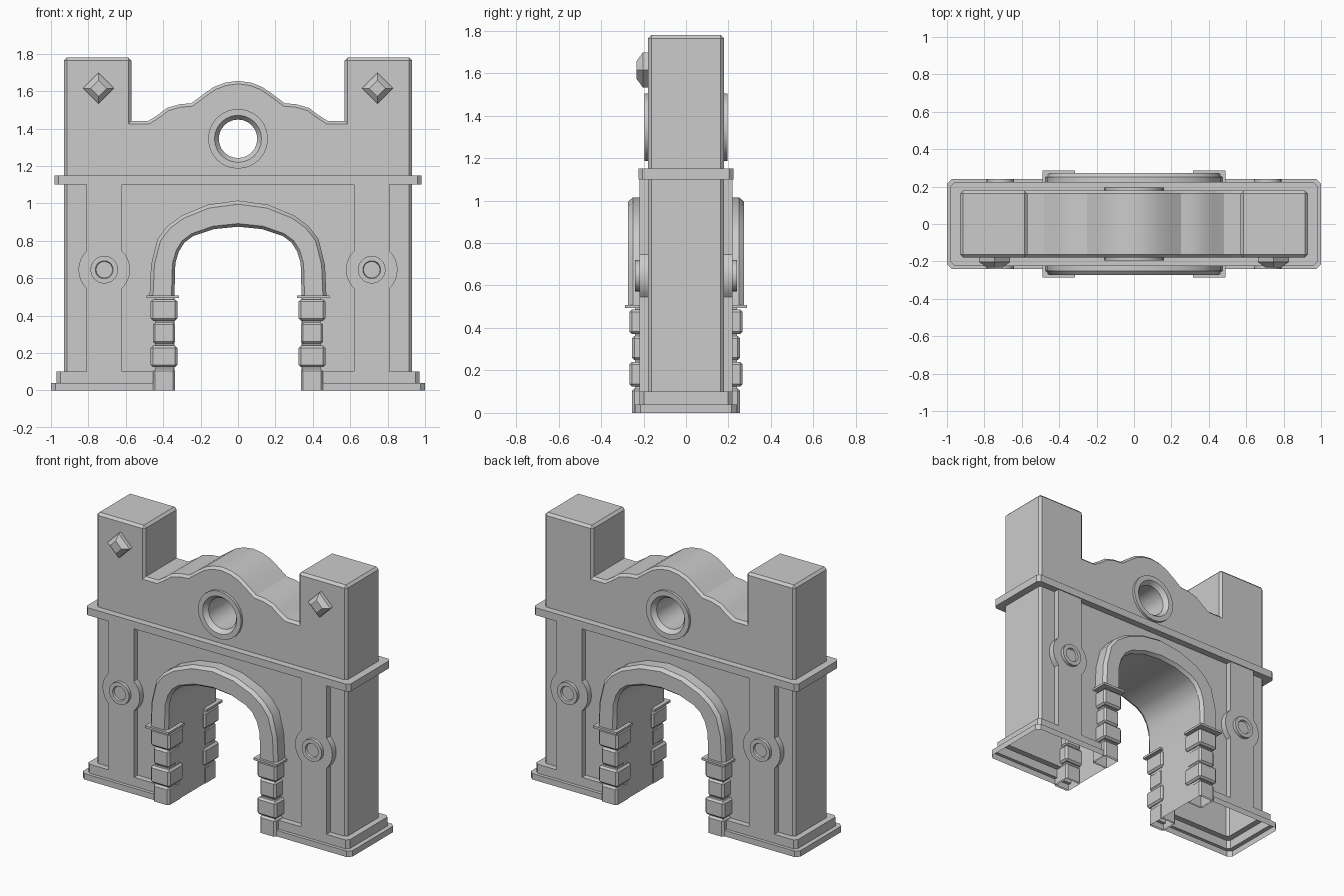
import bpy, bmesh, math
from mathutils import Vector

if "Cube" in bpy.data.objects:
    bpy.data.objects.remove(bpy.data.objects["Cube"])


def loft(name, loops, closed=True, cap0=False, cap1=False, mirror="", smooth=False,
         bevel=0, edit=None):
    """Bridge a stack of point loops, optionally capped, edited, bevelled and mirrored."""
    bm = bmesh.new()
    rows = [[bm.verts.new(p) for p in loop] for loop in loops]
    n = len(rows[0])
    for a, b in zip(rows, rows[1:]):
        for i in range(n if closed else n - 1):
            j = (i + 1) % n
            bm.faces.new((a[i], a[j], b[j], b[i]))
    if cap0:
        bm.faces.new(rows[0])
    if cap1:
        bm.faces.new(rows[-1])
    bmesh.ops.recalc_face_normals(bm, faces=bm.faces[:])
    if edit:
        edit(bm)
    me = bpy.data.meshes.new(name)
    bm.to_mesh(me)
    bm.free()
    ob = bpy.data.objects.new(name, me)
    bpy.context.collection.objects.link(ob)
    if smooth:
        bpy.ops.object.select_all(action='DESELECT')
        ob.select_set(True)
        bpy.context.view_layer.objects.active = ob
        bpy.ops.object.shade_smooth_by_angle(angle=math.radians(32))
    if bevel:
        b = ob.modifiers.new("Chamfer", 'BEVEL')
        b.width, b.segments, b.limit_method = bevel, 1, 'ANGLE'
    if mirror:
        m = ob.modifiers.new("Mirror", 'MIRROR')
        m.use_axis = ("x" in mirror, "y" in mirror, False)
        m.merge_threshold = 0.0005
    return ob


def rect(x0, x1, y0, y1, z, c0=0.0, c1=0.0):
    """Horizontal rectangle, corners cut by c0 on the x0 side and c1 on the x1 side."""
    return [(x0 + c0, y0, z), (x1 - c1, y0, z), (x1, y0 + c1, z), (x1, y1 - c1, z),
            (x1 - c1, y1, z), (x0 + c0, y1, z), (x0, y1 - c0, z), (x0, y0 + c0, z)]


def box(name, x, y, z, bevel, mirror, bottom=True):
    loops = [[(x[0], y[0], h), (x[1], y[0], h), (x[1], y[1], h), (x[0], y[1], h)] for h in z]
    return loft(name, loops, cap0=bottom, cap1=True, mirror=mirror, bevel=bevel)


def lathe(name, profile, cx, cz, seg=24, **kw):
    """Turn an (r, y) profile around an axis along y."""
    loops = [[(cx + r * math.cos(2 * math.pi * i / seg), y,
               cz + r * math.sin(2 * math.pi * i / seg)) for i in range(seg)]
             for r, y in profile]
    return loft(name, loops, smooth=True, **kw)


D = 0.178                 # half depth of the wall
WIN_Z, WIN_R = 1.345, 0.14
inner = [(.34, .5), (.335, .68), (.317, .74), (.287, .79), (.24, .825), (.13, .862), (0, .875)]
outer = [(.473, .5), (.465, .67), (.43, .81), (.375, .88), (.30, .935), (.16, .993), (0, 1.015)]

# Gate wall with both towers: half outline, pushed through the depth
crest = [(.57, 1.44), (.48, 1.44), (.425, 1.475), (.38, 1.51), (.31, 1.53), (.25, 1.535),
         (.19, 1.58), (.13, 1.622), (.07, 1.645), (0, 1.655)]
window = [(WIN_R * math.sin(math.pi * i / 12), WIN_Z + WIN_R * math.cos(math.pi * i / 12))
          for i in range(13)]
window[0], window[-1] = (0, WIN_Z + WIN_R), (0, WIN_Z - WIN_R)
outline = inner[::-1] + [(.34, .1), (.93, .1), (.93, 1.78), (.57, 1.78)] + crest + window


def open_and_chamfer(bm):
    def unwanted(f):
        if abs(f.normal.y) > .9:
            return False
        co = [v.co for v in f.verts]
        in_window = all(abs(math.hypot(p.x, p.z - WIN_Z) - WIN_R) < .001 for p in co)
        return (in_window or all(abs(p.x) < .001 for p in co)
                or all(p.z < .101 for p in co))
    bmesh.ops.delete(bm, geom=[f for f in bm.faces if unwanted(f)], context='FACES')
    picked = []
    for e in bm.edges:
        a, b = (v.co for v in e.verts)
        if not e.is_manifold:
            continue
        if abs(a.y - b.y) > .1:
            if a.z > 1.7:
                picked.append(e)
        elif min(a.z, b.z) > 1.43 or min(a.x, b.x) > .92:
            picked.append(e)
    bmesh.ops.bevel(bm, geom=picked, offset=.016, segments=1, affect='EDGES',
                    offset_type='OFFSET')


loft("gate_wall", [[(x, y, z) for x, z in outline] for y in (-D, D)], cap0=True, cap1=True,
     mirror="x", smooth=True, edit=open_and_chamfer)

# Round window surround and tunnel
lathe("window_ring", [(.16, -D), (.16, -.195), (.126, -.195), (.103, -.165), (.103, .165),
                      (.126, .195), (.16, .195), (.16, D)], 0, WIN_Z)

# Arch trim with chamfered edges
def between(t, y):
    return [(a[0] + (b[0] - a[0]) * t, y, a[1] + (b[1] - a[1]) * t)
            for a, b in zip(inner, outer)]


loft("arch_trim", [between(0, -D), between(0, -.25), between(.12, -.272),
                   between(.86, -.272), between(1, -.25), between(1, -D)],
     closed=False, mirror="xy", smooth=True)

# Arch footing plates and the stacked stones under them
box("arch_cap", (.315, .49), (-.287, -.12), (.493, .508), 0, "xy")
for i in range(4):
    wide = .012 * (i % 2)
    box(f"arch_stone_{i + 1}", (.336 - wide, .455 + wide), (-.255 - wide, -.125 + wide),
        (.124 * i, .124 * i + .115), .012, "xy", bottom=i > 0)
box("stone_core", (.342, .445), (-.24, -.135), (0, .495), 0, "xy", bottom=False)

# Stepped plinth under each leg, open below
loft("plinth", [rect(.34, 1.0, -.24, .24, 0, 0, .025), rect(.34, 1.0, -.24, .24, .04, 0, .025),
                rect(.34, .97, -.218, .218, .04, 0, .02), rect(.34, .97, -.218, .218, .1, 0, .02),
                rect(.34, .93, -D, D, .1, 0, .016)], mirror="x")

# Cornice band around the wall
loft("cornice", [rect(-x, x, -y, y, z, c, c) for x, y, z, c in
                 ((.92, .17, 1.1, .016), (.98, .224, 1.1, .02),
                  (.98, .224, 1.15, .02), (.92, .17, 1.15, .016))])

# Pilaster strips with a round swelling
CX, CZ, R, HW = .715, .645, .138, .095
a0 = math.acos(HW / R)
arc = [(R * math.cos(a), R * math.sin(a)) for a in (-a0 + 2 * a0 * i / 8 for i in range(9))]
strip = ([(CX + HW, .1)] + [(CX + x, CZ + z) for x, z in arc] + [(CX + HW, 1.1)]
         + [(CX - HW, 1.1)] + [(CX - x, CZ + z) for x, z in arc[::-1]] + [(CX - HW, .1)])
loft("pilaster", [[(x, y, z) for x, z in strip] for y in (-D, -.218)], cap1=True,
     mirror="xy", smooth=True)

# Medallions on the swellings
lathe("medallion", [(.074, -.21), (.074, -.24), (.048, -.24), (.044, -.228)], CX, CZ,
      seg=20, cap1=True, mirror="xy")

# Diamond studs on the tower fronts
loft("diamond_stud", [[(.745 + s, y, 1.615), (.745, y, 1.615 + s), (.745 - s, y, 1.615),
                       (.745, y, 1.615 - s)] for s, y in
                      ((.083, -.17), (.083, -.203), (.043, -.232))], cap1=True, mirror="x")
